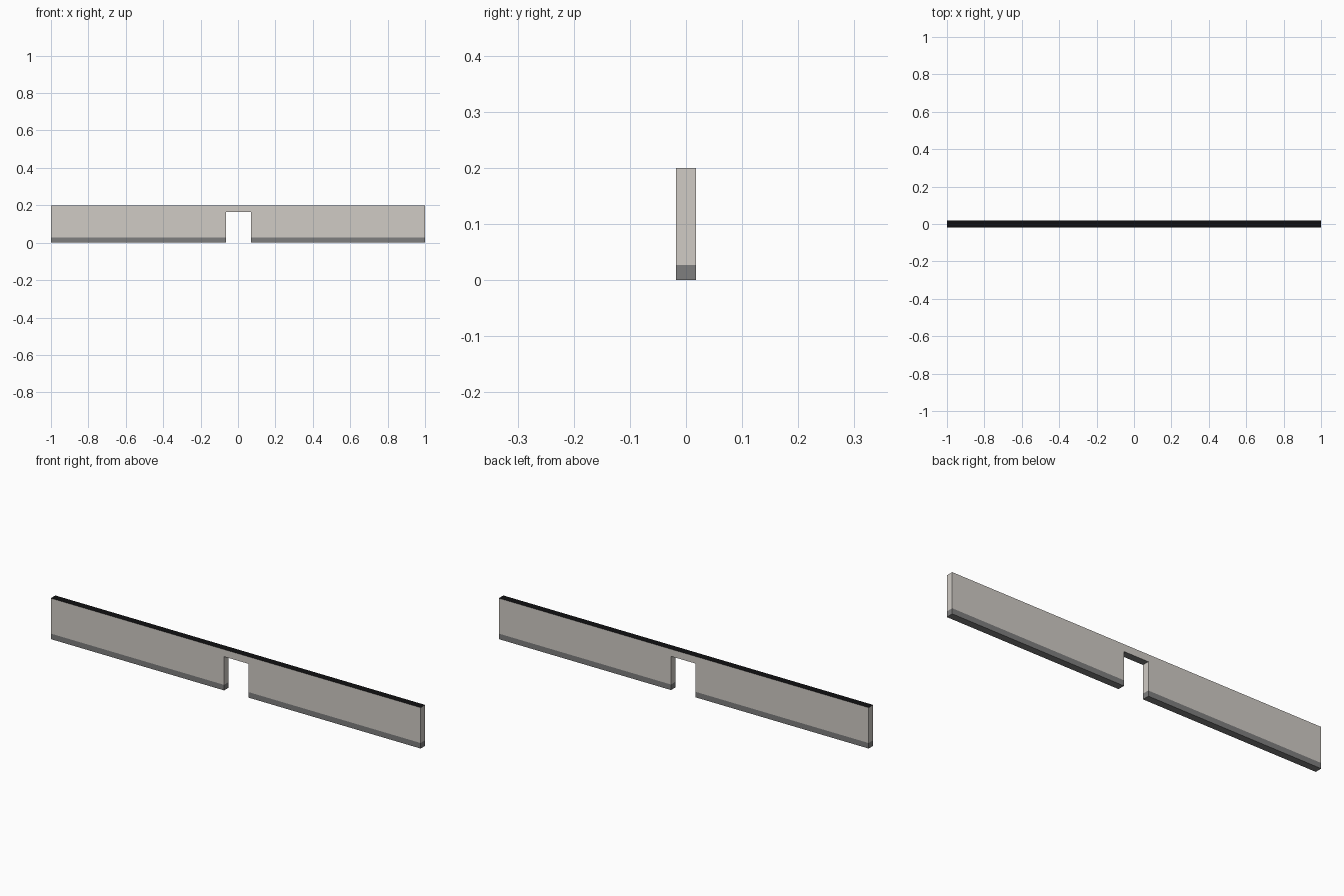
import bpy, bmesh

if "Cube" in bpy.data.objects:
    bpy.data.objects.remove(bpy.data.objects["Cube"])

HALF_T = 0.0175      # half wall thickness
HEIGHT = 0.2
BAND = 0.027         # skirting height
LEFT, RIGHT, LINTEL = -0.063, 0.069, 0.165   # door opening


def material(name, rgb):
    m = bpy.data.materials.new(name)
    m.diffuse_color = (*rgb, 1.0)
    m.use_nodes = True
    m.node_tree.nodes["Principled BSDF"].inputs["Base Color"].default_value = m.diffuse_color
    return m


mats = [material("wall_plaster", (0.63, 0.60, 0.56)),
        material("skirting_grey", (0.21, 0.21, 0.21)),
        material("top_black", (0.005, 0.005, 0.006))]

# Wall outline with door opening, extruded through its thickness
outline = [(-1, 0), (LEFT, 0), (LEFT, LINTEL), (RIGHT, LINTEL),
           (RIGHT, 0), (1, 0), (1, HEIGHT), (-1, HEIGHT)]
bm = bmesh.new()
face = bm.faces.new([bm.verts.new((x, -HALF_T, z)) for x, z in outline])
ext = bmesh.ops.extrude_face_region(bm, geom=[face])
moved = [v for v in ext["geom"] if isinstance(v, bmesh.types.BMVert)]
bmesh.ops.translate(bm, verts=moved, vec=(0, 2 * HALF_T, 0))

# Cut lines: skirting height, lintel height and opening sides
for co, no in (((0, 0, BAND), (0, 0, 1)), ((0, 0, LINTEL), (0, 0, 1)),
               ((LEFT, 0, 0), (1, 0, 0)), ((RIGHT, 0, 0), (1, 0, 0))):
    bmesh.ops.bisect_plane(bm, geom=bm.verts[:] + bm.edges[:] + bm.faces[:],
                           plane_co=co, plane_no=no, dist=1e-5)
bmesh.ops.recalc_face_normals(bm, faces=bm.faces)

# Colour by height and direction
for f in bm.faces:
    if f.normal.z > 0.9:
        f.material_index = 2
    elif f.normal.z < -0.9 or f.calc_center_median().z < BAND:
        f.material_index = 1

mesh = bpy.data.meshes.new("wall_with_doorway")
bm.to_mesh(mesh)
bm.free()
for m in mats:
    mesh.materials.append(m)
wall = bpy.data.objects.new("wall_with_doorway", mesh)
bpy.context.collection.objects.link(wall)
